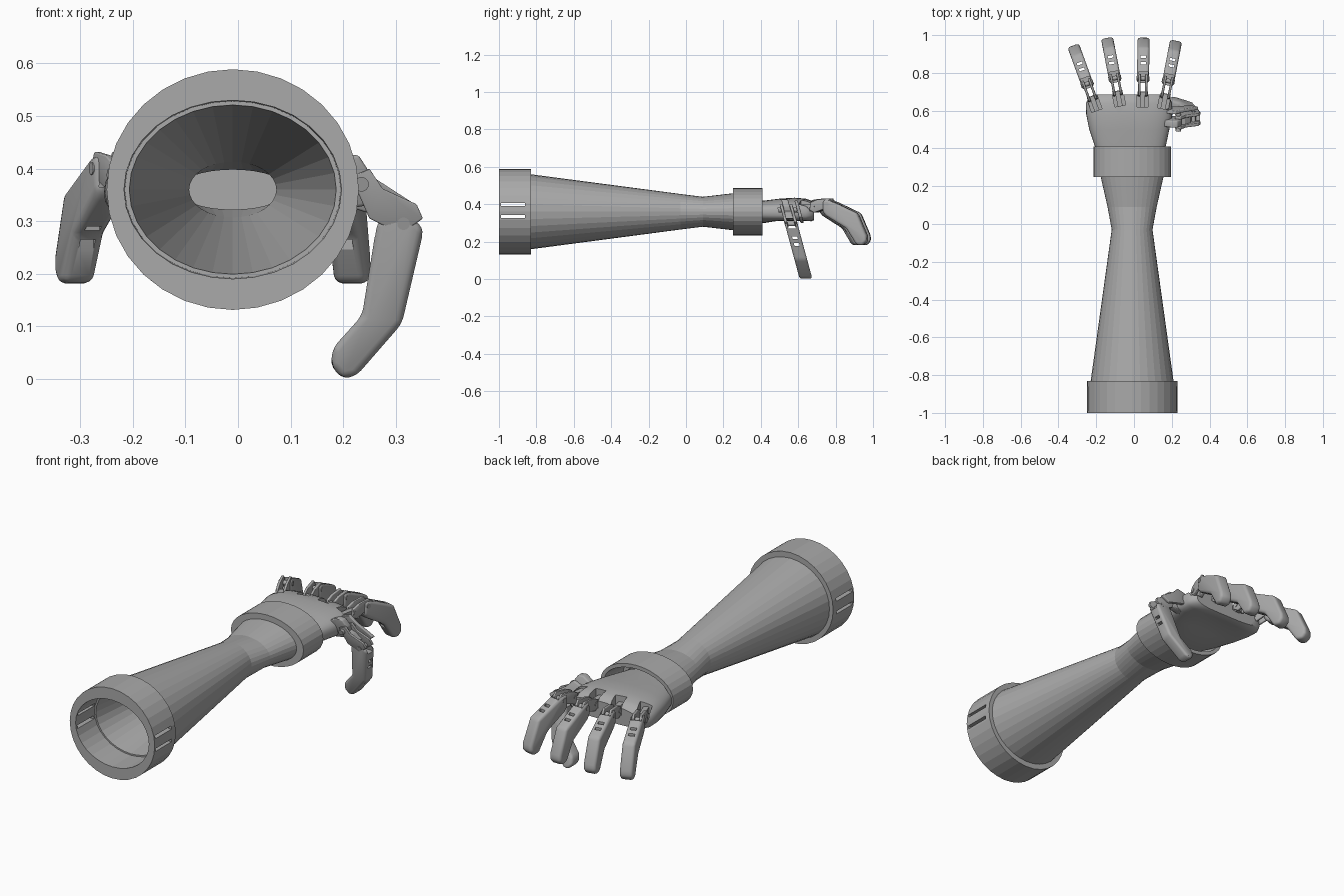
import bpy, bmesh, math
from mathutils import Matrix, Vector

if "Cube" in bpy.data.objects:
    bpy.data.objects.remove(bpy.data.objects["Cube"], do_unlink=True)

grey = bpy.data.materials.new("plain grey")
grey.use_nodes = True
grey.diffuse_color = (0.4, 0.4, 0.4, 1)
grey.node_tree.nodes["Principled BSDF"].inputs["Base Color"].default_value = (0.4, 0.4, 0.4, 1)

CX, CZ, SIDES = -0.01, 0.36, 32


def finish(name, bm, matrix=Matrix(), smooth=None):
    bm.transform(matrix)
    bmesh.ops.recalc_face_normals(bm, faces=bm.faces)
    mesh = bpy.data.meshes.new(name)
    bm.to_mesh(mesh)
    bm.free()
    mesh.materials.append(grey)
    obj = bpy.data.objects.new(name, mesh)
    bpy.context.collection.objects.link(obj)
    if smooth:
        shade(obj, smooth)
    return obj


def shade(obj, angle):
    bpy.ops.object.select_all(action='DESELECT')
    obj.select_set(True)
    bpy.context.view_layer.objects.active = obj
    bpy.ops.object.shade_smooth_by_angle(angle=math.radians(angle))


def apply_modifiers(obj):
    bpy.context.view_layer.update()
    graph = bpy.context.evaluated_depsgraph_get()
    obj.data = bpy.data.meshes.new_from_object(obj.evaluated_get(graph))
    obj.modifiers.clear()


def cut(obj, cutters):
    for c in cutters:
        mod = obj.modifiers.new("cut", 'BOOLEAN')
        mod.operation, mod.solver, mod.object = 'DIFFERENCE', 'EXACT', c
    apply_modifiers(obj)
    for c in cutters:
        bpy.data.objects.remove(c, do_unlink=True)


def loft(bm, rings, closed):
    """Skin a list of vertex-position rings; closed joins the last to the first."""
    loops = [[bm.verts.new(p) for p in ring] for ring in rings]
    n = len(loops[0])
    for a, b in zip(loops, loops[1:] + loops[:1] if closed else loops[1:]):
        for i in range(n):
            j = (i + 1) % n
            bm.faces.new((a[i], a[j], b[j], b[i]))
    if not closed:
        bm.faces.new(loops[0])
        bm.faces.new(loops[-1])


def tube(name, stations):
    """Elliptical shell along y from (y, x radius, z radius) going out and back."""
    bm = bmesh.new()
    turns = [2 * math.pi * i / SIDES for i in range(SIDES)]
    loft(bm, [[(CX + rx * math.cos(t), y, CZ + rz * math.sin(t)) for t in turns]
              for y, rx, rz in stations], True)
    return finish(name, bm)


def box(name, centre, size, matrix=Matrix()):
    bm = bmesh.new()
    bmesh.ops.create_cube(bm, size=1, matrix=Matrix.Translation(centre) @ Matrix.Diagonal((*size, 1)))
    return finish(name, bm, matrix)


def prism(name, profile, width, matrix, x=0.0, bevel=0.0):
    """Profile in local y-z, extruded along local x, with rounded edges."""
    bm = bmesh.new()
    loft(bm, [[(x + s * width / 2, y, z) for y, z in profile] for s in (-1, 1)], False)
    obj = finish(name, bm, matrix)
    if bevel:
        mod = obj.modifiers.new("round", 'BEVEL')
        mod.width, mod.segments, mod.limit_method = bevel, 3, 'ANGLE'
        mod.angle_limit = math.radians(25)
        apply_modifiers(obj)
        shade(obj, 35)
    return obj


def pin(name, y, z, radius, width, matrix):
    bm = bmesh.new()
    place = Matrix.Translation((0, y, z)) @ Matrix.Rotation(math.pi / 2, 4, 'Y')
    bmesh.ops.create_cone(bm, cap_ends=True, segments=16, radius1=radius,
                          radius2=radius, depth=width, matrix=place)
    return finish(name, bm, matrix, 35)


# Forearm shell, pinched at the wrist
outer = [(-0.85, 0.222, 0.203), (-0.03, 0.108, 0.095), (0.09, 0.13, 0.08), (0.28, 0.173, 0.102)]
inner = [(y, rx - 0.025, rz - 0.042) for y, rx, rz in reversed(outer)]
tube("forearm", outer + inner)

# Elbow cuff with paired strap slots on each side
cuff = tube("elbow_cuff", [(-1, 0.24, 0.229), (-0.83, 0.24, 0.229),
                           (-0.83, 0.205, 0.168), (-1, 0.207, 0.17)])
cut(cuff, [box("slot_cutter", (CX + s * 0.22, -0.925, z), (0.09, 0.13, 0.016))
           for s in (-1, 1) for z in (0.335, 0.4)])

# Wrist cuff
tube("wrist_cuff", [(0.25, 0.205, 0.127), (0.41, 0.205, 0.127),
                    (0.41, 0.186, 0.108), (0.25, 0.165, 0.09)])

# Palm: domed back, hollowed underside; (y, centre x, half width, top, bottom, hollow)
bm = bmesh.new()
rings = []
for y, cx, hw, top, bottom, hollow in [
        (0.3, -0.02, 0.15, 0.41, 0.31, 0), (0.42, -0.02, 0.19, 0.42, 0.295, 0.005),
        (0.5, -0.025, 0.212, 0.43, 0.285, 0.03), (0.58, -0.025, 0.228, 0.435, 0.278, 0.04),
        (0.64, -0.027, 0.228, 0.43, 0.28, 0.035), (0.67, -0.025, 0.215, 0.42, 0.29, 0.02),
        (0.685, -0.02, 0.19, 0.405, 0.305, 0.01)]:
    ring = []
    for i in range(40):
        t = 2 * math.pi * i / 40
        c, s = math.cos(t), math.sin(t)
        u = math.copysign(abs(c) ** 0.75, c)
        v = math.copysign(abs(s) ** 0.75, s)
        z = (top + bottom) / 2 + v * (top - bottom) / 2
        if s < 0:
            z += hollow * (1 - u * u)
        ring.append((cx + hw * u, y, z))
    rings.append(ring)
loft(bm, rings, False)
palm = finish("palm", bm)

# Fingers share one side profile: origin is the knuckle base, z is absolute
tip_profile = [(0.115, 0.36), (0.12, 0.425), (0.16, 0.42), (0.305, 0.352), (0.355, 0.235),
               (0.358, 0.205), (0.335, 0.18), (0.3, 0.184), (0.245, 0.272), (0.135, 0.338)]
link_profile = [(0.045, 0.37), (0.05, 0.41), (0.085, 0.425), (0.15, 0.432),
                (0.165, 0.41), (0.155, 0.385), (0.07, 0.355)]
notches = []
for label, x, y, yaw in [("little", -0.2, 0.61, 20), ("ring", -0.075, 0.635, 11),
                         ("middle", 0.045, 0.63, -1), ("index", 0.155, 0.62, -11)]:
    m = Matrix.Translation((x, y, 0)) @ Matrix.Rotation(math.radians(yaw), 4, 'Z')
    notches.append(box("notch_cutter", (0, 0.05, 0.41), (0.058, 0.12, 0.09), m))
    box(label + "_knuckle_tongue", (0, 0.02, 0.38), (0.026, 0.1, 0.04), m)
    for side in (-1, 1):
        prism(label + "_knuckle_link", link_profile, 0.013, m, side * 0.018, 0.003)
    pin(label + "_knuckle_pin", 0.06, 0.388, 0.012, 0.054, m)
    pin(label + "_joint_pin", 0.14, 0.4, 0.012, 0.068, m)
    tip = prism(label + "_fingertip", tip_profile, 0.064, m, 0, 0.014)
    # Link pocket, then two cord slots through the top
    cutters = [box("cutter", (0, 0.125, 0.4), (0.05, 0.1, 0.07), m)]
    for along in (0.222, 0.255):
        cutters.append(box("cutter", (0, along, 0.36), (0.03, 0.013, 0.3), m))
    cut(tip, cutters)
    shade(tip, 35)
cut(palm, notches)
shade(palm, 35)

# Thumb: profiles in x-z, leaning forward as they drop
thumb = Matrix(((0, 1, 0, 0), (1, 0, -0.27, 0.642), (0, 0, 1, 0), (0, 0, 0, 1)))
thumb_tip = prism("thumb_tip", [(0.265, 0.3), (0.3, 0.312), (0.335, 0.305), (0.354, 0.285),
                                (0.312, 0.105), (0.225, 0.005), (0.198, 0), (0.177, 0.025),
                                (0.18, 0.058), (0.236, 0.12)], 0.068, thumb, 0, 0.014)
cut(thumb_tip, [box("cutter", (0, 0.3, 0.3), (0.044, 0.16, 0.06), thumb),
                box("cutter", (0, 0.3, 0.22), (0.028, 0.2, 0.014), thumb),
                box("cutter", (0, 0.3, 0.185), (0.028, 0.2, 0.014), thumb)])
shade(thumb_tip, 35)
link = [(0.215, 0.385), (0.25, 0.4), (0.275, 0.362), (0.34, 0.332), (0.352, 0.305),
        (0.31, 0.275), (0.25, 0.305)]
for side in (-1, 1):
    prism("thumb_link", link, 0.016, thumb, side * 0.026, 0.003)
prism("thumb_link_core", [(0.22, 0.375), (0.27, 0.355), (0.3, 0.325), (0.25, 0.32)], 0.04, thumb)
pin("thumb_joint_pin", 0.315, 0.295, 0.012, 0.07, thumb)
pin("thumb_base_pin", 0.235, 0.37, 0.014, 0.1, thumb)
prism("thumb_mount", [(0.15, 0.4), (0.2, 0.428), (0.23, 0.425), (0.252, 0.39),
                      (0.245, 0.33), (0.17, 0.315)], 0.036, thumb, 0.0, 0.006)
prism("thumb_mount_brace", [(0.16, 0.4), (0.22, 0.42), (0.255, 0.385), (0.34, 0.33),
                            (0.3, 0.3), (0.2, 0.33)], 0.018, thumb, 0.06, 0.004)
